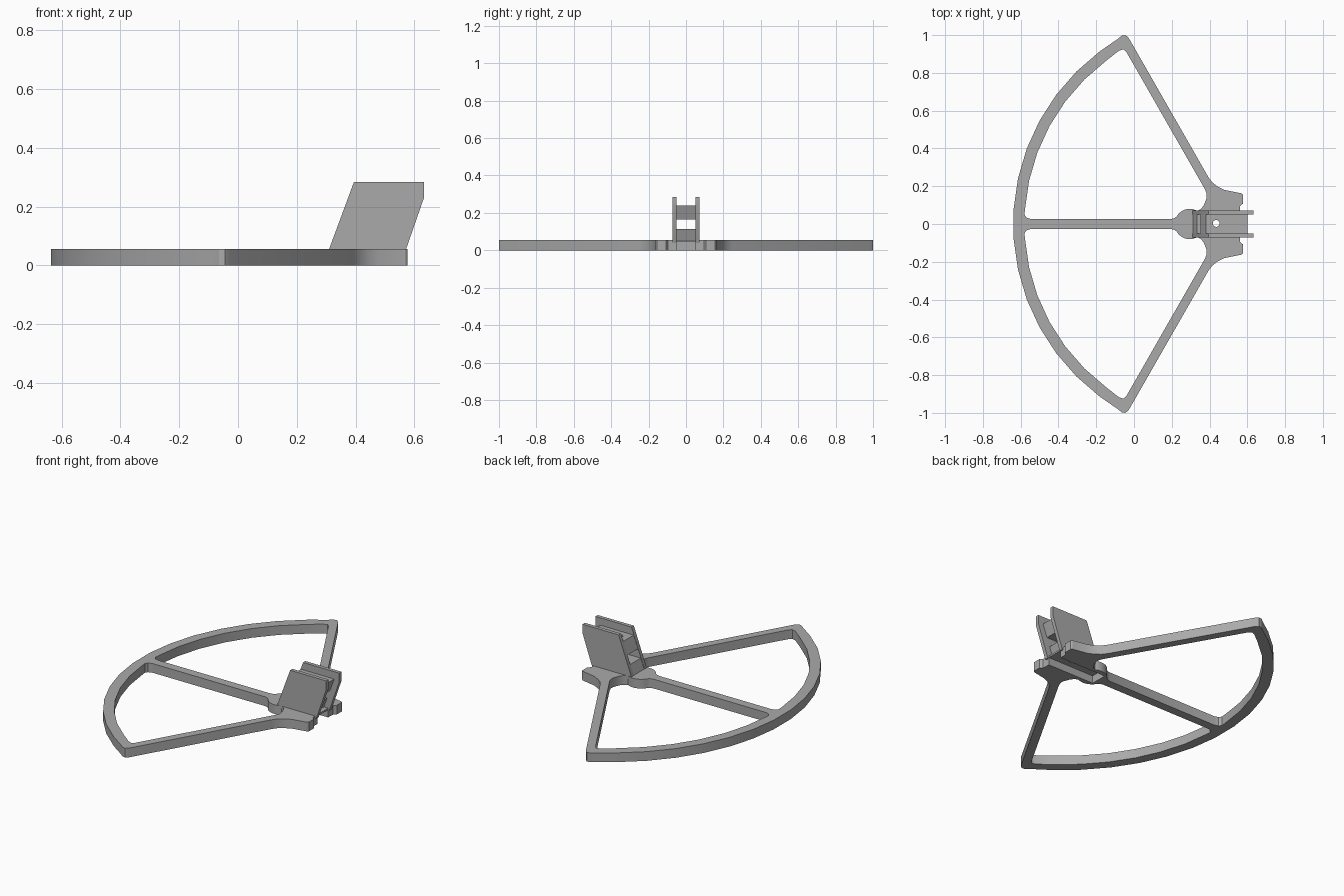
import bpy, bmesh
from math import sin, cos, radians
from mathutils import Vector

cube = bpy.data.objects.get("Cube")
if cube:
    bpy.data.objects.remove(cube, do_unlink=True)

# Single grey plastic
grey = bpy.data.materials.new("grey_plastic")
grey.use_nodes = True
colour = (0.4, 0.4, 0.4, 1)
grey.diffuse_color = colour
grey.node_tree.nodes["Principled BSDF"].inputs["Base Color"].default_value = colour


def prism(name, outline, axis, low, high):
    """Extrude a 2D outline along z (outline in xy) or y (outline in xz)."""
    bm = bmesh.new()
    place = (lambda a, b: (a, b, low)) if axis == "z" else (lambda a, b: (a, low, b))
    face = bm.faces.new([bm.verts.new(place(a, b)) for a, b in outline])
    ext = bmesh.ops.extrude_face_region(bm, geom=[face])
    shift = Vector((0, 0, high - low)) if axis == "z" else Vector((0, high - low, 0))
    moved = [v for v in ext["geom"] if isinstance(v, bmesh.types.BMVert)]
    bmesh.ops.translate(bm, verts=moved, vec=shift)
    bmesh.ops.recalc_face_normals(bm, faces=bm.faces)
    mesh = bpy.data.meshes.new(name)
    bm.to_mesh(mesh)
    bm.free()
    mesh.materials.append(grey)
    obj = bpy.data.objects.new(name, mesh)
    bpy.context.collection.objects.link(obj)
    return obj


def cut(obj, *cutters):
    bpy.context.view_layer.objects.active = obj
    for cutter in cutters:
        mod = obj.modifiers.new("cut", "BOOLEAN")
        mod.operation, mod.solver, mod.object = "DIFFERENCE", "EXACT", cutter
        bpy.ops.object.modifier_apply(modifier=mod.name)


def arc(cx, cy, r, angles):
    return [(cx + r * cos(radians(a)), cy + r * sin(radians(a))) for a in angles]


def flip(points):
    return [(x, -y) for x, y in reversed(points)]


HEIGHT = 0.055
RIM = [180 - 4.1 * (2 * k + 1) for k in range(7)]

# Guard outline: faceted rim, rounded tip, straight strut and flared foot
half = arc(0.5, 0, 1.14, RIM) + [
    (-0.09, 0.977), (-0.065, 0.997), (-0.045, 1.0), (-0.028, 0.985),
    (0.395, 0.246), (0.415, 0.22), (0.44, 0.2), (0.48, 0.18),
    (0.57, 0.162), (0.577, 0.155), (0.577, 0.108), (0.562, 0.095), (0.56, 0.07)]
guard = prism("guard_frame", half + flip(half), "z", 0, HEIGHT)

# Opening between rim, strut, hub and centre spoke
opening = [(-0.58, 0.05), (-0.57, 0.034), (-0.545, 0.026), (0.195, 0.026),
           (0.215, 0.031)]
opening += arc(0.295, 0, 0.08, range(150, 59, -10))
opening += [(0.355, 0.08), (0.37, 0.1), (0.384, 0.135), (0.385, 0.16),
            (0.375, 0.185), (-0.04, 0.91), (-0.055, 0.925), (-0.08, 0.917)]
opening += reversed(arc(0.5, 0, 1.08, RIM))

# Cutters: two openings, underside slot and screw hole
slot = [(0.25, -0.05), (0.7, -0.05), (0.7, 0.05), (0.25, 0.05)]
screw = arc(0.435, 0.003, 0.018, range(0, 360, 15))
cutters = [prism("opening_cutter_left", opening, "z", -0.1, 0.1),
           prism("opening_cutter_right", flip(opening), "z", -0.1, 0.1),
           prism("slot_cutter", slot, "z", -0.1, 0.045),
           prism("screw_cutter", screw, "z", -0.2, 0.4)]
cut(guard, *cutters)


# Leaning clip: two side walls joined by two blocks with a gap between
def lean(x, z):
    return (x + 0.37 * (z - HEIGHT), z)


wall = [(0.31, 0.04), lean(0.31, HEIGHT), lean(0.31, 0.284), (0.633, 0.284),
        (0.633, 0.23), (0.572, HEIGHT), (0.567, 0.04)]
parts = [guard,
         prism("clip_wall_back", wall, "y", 0.05, 0.072),
         prism("clip_wall_front", wall, "y", -0.072, -0.05)]
for name, low, high in (("clip_lower_block", 0.045, 0.115),
                        ("clip_upper_block", 0.165, 0.24)):
    block = prism(name, [lean(0.312, low), lean(0.312, high),
                         lean(0.532, high), lean(0.532, low)], "y", -0.05, 0.05)
    cut(block, cutters[3])
    parts.append(block)

for cutter in cutters:
    bpy.data.objects.remove(cutter, do_unlink=True)

# Smooth the rim and fillets, keep corners sharp
bpy.ops.object.select_all(action="DESELECT")
for part in parts:
    part.select_set(True)
bpy.context.view_layer.objects.active = guard
bpy.ops.object.shade_smooth_by_angle(angle=radians(30))
